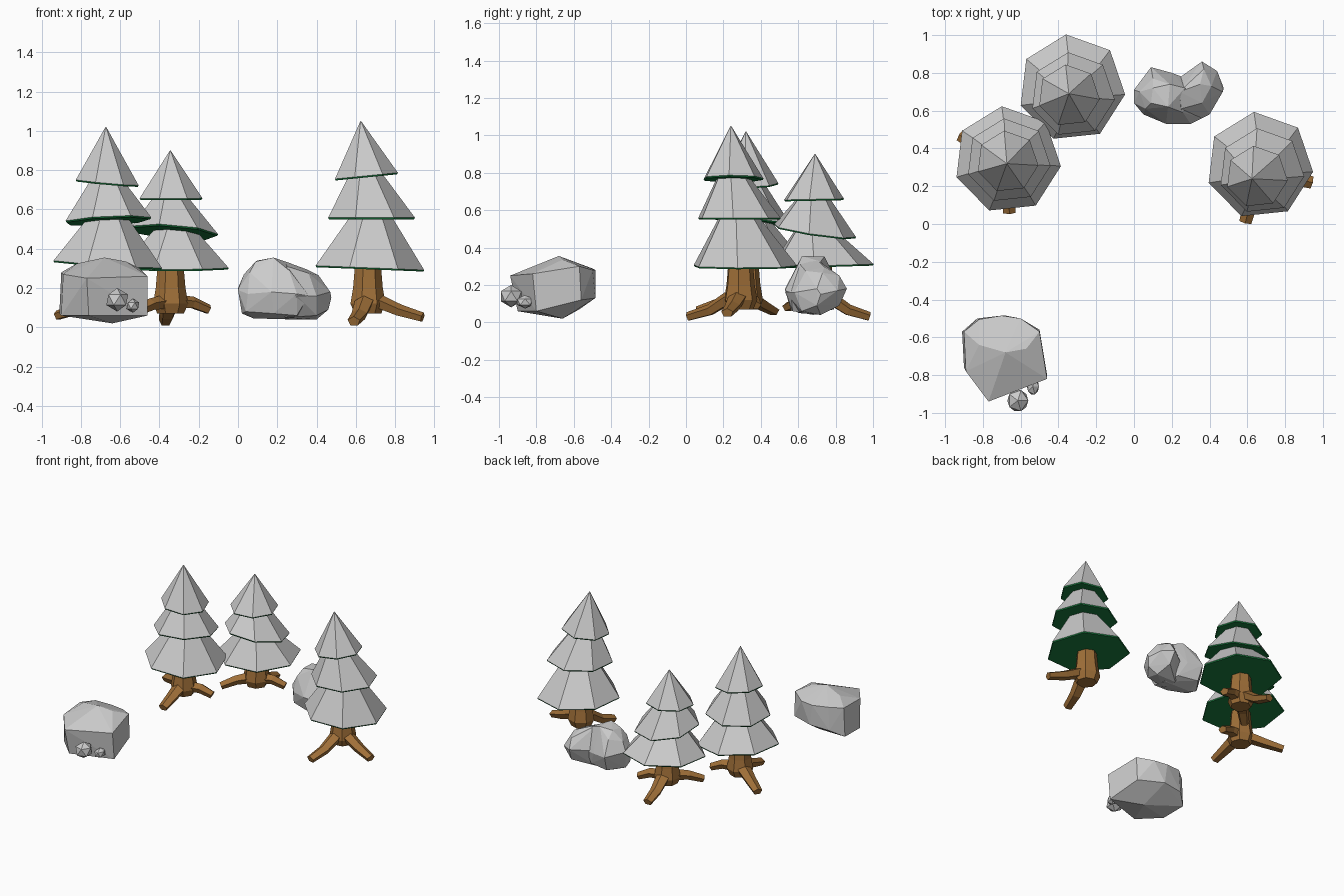
import bpy, bmesh, math
from mathutils import Vector


def material(name, color):
    m = bpy.data.materials.new(name)
    m.diffuse_color = color
    return m


GREEN = material("dark_green", (0.01, 0.20, 0.05, 1))
GREY = material("plain_grey", (0.6, 0.6, 0.6, 1))
BROWN = material("brown", (0.35, 0.16, 0.04, 1))


def finish(name, bm, mats=()):
    bmesh.ops.recalc_face_normals(bm, faces=bm.faces)
    me = bpy.data.meshes.new(name)
    bm.to_mesh(me)
    bm.free()
    for m in mats:
        me.materials.append(m)
    ob = bpy.data.objects.new(name, me)
    bpy.context.collection.objects.link(ob)
    return ob


def loft(name, rings, mats, green_below=False):
    """Skin a list of equal-length point rings and cap both ends."""
    bm = bmesh.new()
    vs = [[bm.verts.new(p) for p in ring] for ring in rings]
    n = len(vs[0])
    for k in range(len(vs) - 1):
        for i in range(n):
            j = (i + 1) % n
            f = bm.faces.new((vs[k][i], vs[k][j], vs[k + 1][j], vs[k + 1][i]))
            f.material_index = 1 if green_below and k == 0 else 0
    bm.faces.new(vs[0]).material_index = 1 if green_below else 0
    bm.faces.new(vs[-1])
    return finish(name, bm, mats)


def circle(c, r, n=7, sx=0, sy=0, start=96):
    """Horizontal ring, with optional tilt slopes along x and y."""
    pts = []
    for i in range(n):
        a = math.radians(start) - 2 * math.pi * i / n
        dx, dy = r * math.cos(a), r * math.sin(a)
        pts.append((c[0] + dx, c[1] + dy, c[2] + sx * dx + sy * dy))
    return pts


def tier(name, c, r, top, rt, sx=0, sy=0):
    lip = (c[0], c[1], c[2] + 0.008)
    loft(name, [circle(c, r - 0.004, sx=sx, sy=sy), circle(lip, r, sx=sx, sy=sy),
                circle(top, rt)], (GREY, GREEN), True)


def root(name, path):
    """Tapering five-sided root; path points are x, y, z, half width."""
    pts = [Vector(p[:3]) for p in path]
    rings = []
    for i, p in enumerate(pts):
        d = (pts[min(i + 1, len(pts) - 1)] - pts[max(i - 1, 0)]).normalized()
        side = d.cross(Vector((0, 0, 1))).normalized()
        up = side.cross(d)
        w = path[i][3]
        rings.append([p + side * w * math.cos(a) + up * w * 0.75 * math.sin(a)
                      for a in (math.pi / 2 + 2 * math.pi * k / 5 for k in range(5))])
    loft(name, rings, (BROWN,))


def tree(name, trunk, tiers, apex, tips):
    x, y = trunk
    loft(name + "_trunk", [circle((x, y, 0.07), 0.07), circle((x, y, 0.12), 0.092),
                           circle((x, y, 0.20), 0.078), circle((x, y, 0.34), 0.066)], (BROWN,))
    for i, (c, r, sx, sy) in enumerate(tiers):
        if i < 2:
            n = tiers[i + 1][0]
            top, rt = (n[0], n[1], n[2] + 0.02), (0.105, 0.085)[i]
        else:
            top, rt = apex, 0.002
        tier(f"{name}_foliage_{i + 1}", c, r, top, rt, sx, sy)
    for i, t in enumerate(tips):
        s, e = Vector((x, y, 0.14)), Vector(t)
        m = s.lerp(e, 0.58)
        m.z = e.z + 0.035
        q = s.lerp(e, 0.25)
        q.z = 0.125
        root(f"{name}_root_{i + 1}", [(*s, 0.05), (*q, 0.05), (*m, 0.043), (*e, 0.034)])


# Trees
tree("left_tree", (-0.67, 0.32),
     [((-0.67, 0.34, 0.315), 0.285, -0.07, 0.03),
      ((-0.665, 0.335, 0.538), 0.225, 0.05, -0.09),
      ((-0.67, 0.33, 0.73), 0.165, -0.09, 0.03)],
     (-0.673, 0.32, 1.02),
     [(-0.92, 0.47, 0.06), (-0.66, 0.06, 0.06), (-0.47, 0.37, 0.09)])
tree("middle_tree", (-0.345, 0.71),
     [((-0.33, 0.72, 0.295), 0.285, 0.0, 0.03),
      ((-0.325, 0.685, 0.48), 0.225, -0.08, -0.15),
      ((-0.345, 0.68, 0.65), 0.165, 0.0, 0.02)],
     (-0.345, 0.69, 0.90),
     [(-0.37, 0.98, 0.03), (-0.15, 0.77, 0.09), (-0.52, 0.54, 0.08)])
tree("right_tree", (0.66, 0.29),
     [((0.665, 0.31, 0.295), 0.285, -0.04, 0.0),
      ((0.675, 0.28, 0.55), 0.228, 0.0, 0.0),
      ((0.65, 0.25, 0.763), 0.165, 0.10, 0.0)],
     (0.625, 0.24, 1.05),
     [(0.59, 0.01, 0.03), (0.94, 0.22, 0.05)])


def rock(name, pts):
    bm = bmesh.new()
    for p in pts:
        bm.verts.new(p)
    res = bmesh.ops.convex_hull(bm, input=bm.verts)
    loose = [v for v in bm.verts if not v.link_faces]
    bmesh.ops.delete(bm, geom=loose, context='VERTS')
    finish(name, bm)


# Boxy front boulder
rock("front_boulder", [
    (-0.90, -0.57, 0.28), (-0.82, -0.505, 0.29), (-0.70, -0.485, 0.28), (-0.60, -0.50, 0.28),
    (-0.50, -0.57, 0.30), (-0.46, -0.82, 0.26), (-0.77, -0.94, 0.25), (-0.89, -0.78, 0.27),
    (-0.68, -0.68, 0.355), (-0.82, -0.64, 0.325), (-0.57, -0.66, 0.335),
    (-0.91, -0.57, 0.07), (-0.83, -0.50, 0.12), (-0.68, -0.485, 0.13), (-0.50, -0.56, 0.12),
    (-0.46, -0.80, 0.06), (-0.76, -0.90, 0.06), (-0.90, -0.76, 0.06), (-0.64, -0.66, 0.02)])


def pebble(name, c, size):
    bm = bmesh.new()
    bmesh.ops.create_icosphere(bm, subdivisions=1, radius=1)
    for v in bm.verts:
        v.co = Vector(c) + Vector(a * b for a, b in zip(v.co, size))
    finish(name, bm)


pebble("large_pebble", (-0.615, -0.935, 0.14), (0.062, 0.065, 0.06))
pebble("small_pebble", (-0.535, -0.86, 0.11), (0.036, 0.05, 0.036))

# Rounded back boulder made of two lobes
rock("back_boulder_left", [
    (0.0, 0.71, 0.20), (0.09, 0.83, 0.18), (0.20, 0.80, 0.17), (0.28, 0.77, 0.16),
    (0.36, 0.56, 0.16), (0.30, 0.53, 0.17), (0.17, 0.53, 0.18), (0.05, 0.58, 0.17), (0.0, 0.64, 0.19),
    (0.03, 0.70, 0.27), (0.06, 0.61, 0.28), (0.10, 0.77, 0.29), (0.09, 0.64, 0.335),
    (0.10, 0.72, 0.34), (0.18, 0.62, 0.355), (0.19, 0.74, 0.352), (0.27, 0.72, 0.325),
    (0.26, 0.59, 0.29), (0.02, 0.68, 0.07), (0.04, 0.60, 0.08), (0.10, 0.79, 0.07),
    (0.18, 0.56, 0.07), (0.30, 0.57, 0.06), (0.08, 0.68, 0.045), (0.30, 0.68, 0.04), (0.25, 0.76, 0.07)])
rock("back_boulder_right", [
    (0.22, 0.76, 0.17), (0.36, 0.86, 0.18), (0.44, 0.81, 0.17), (0.475, 0.72, 0.15),
    (0.40, 0.58, 0.16), (0.30, 0.53, 0.16), (0.22, 0.54, 0.17), (0.24, 0.70, 0.335),
    (0.25, 0.61, 0.31), (0.35, 0.74, 0.295), (0.36, 0.64, 0.275), (0.41, 0.73, 0.265),
    (0.37, 0.82, 0.25), (0.47, 0.70, 0.18), (0.46, 0.70, 0.09), (0.40, 0.62, 0.06),
    (0.40, 0.72, 0.04), (0.37, 0.82, 0.09), (0.24, 0.60, 0.05), (0.24, 0.72, 0.04)])
